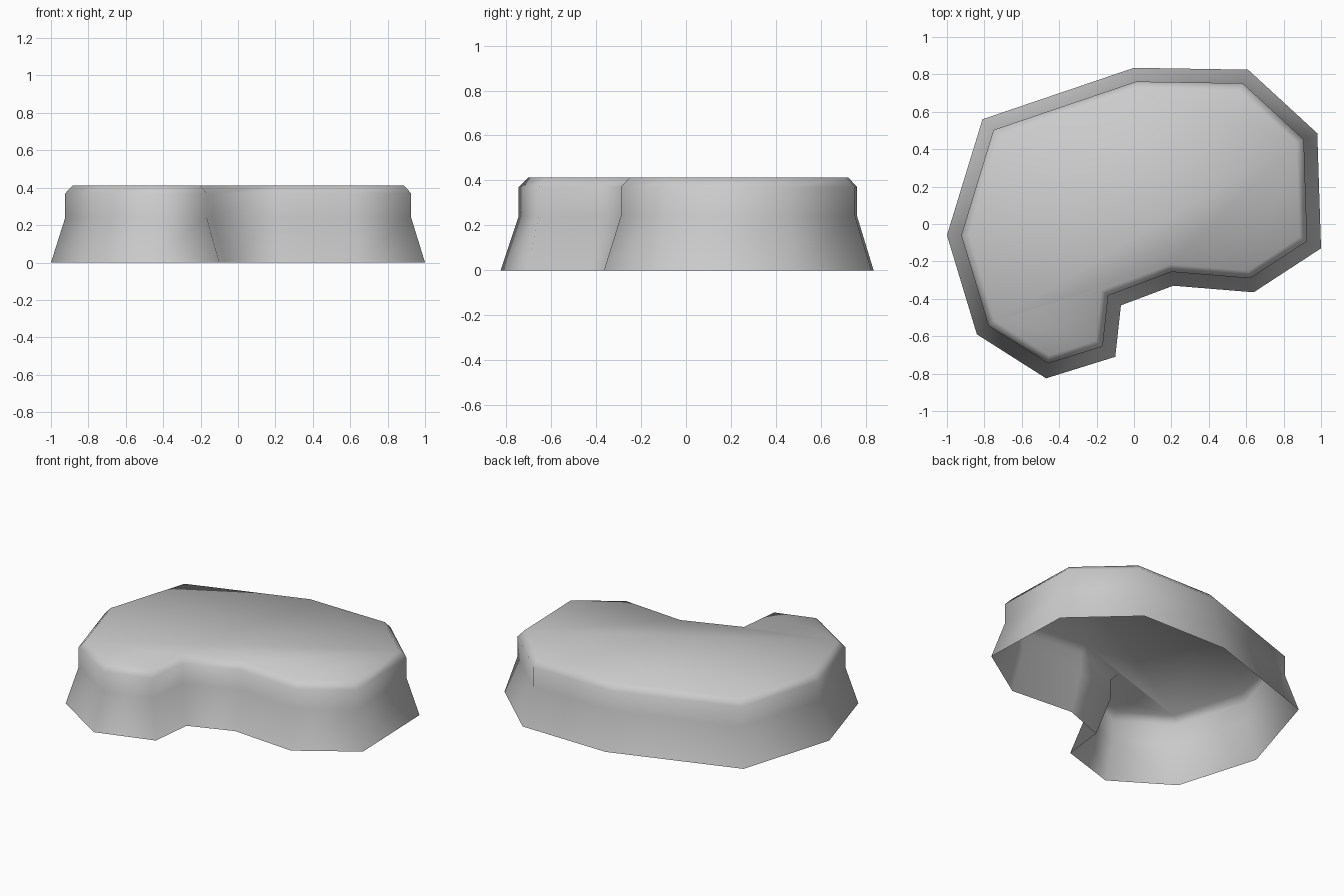
import bpy, bmesh
from mathutils import Vector

cube = bpy.data.objects.get("Cube")
if cube:
    bpy.data.objects.remove(cube, do_unlink=True)

# Kidney-shaped footprint, counter-clockwise from above
OUTLINE = [Vector(p) for p in (
    (-1, -.06), (-.84, -.59), (-.47, -.825), (-.10, -.71), (-.07, -.435), (.21, -.33),
    (.64, -.365), (1, -.13), (.98, .485), (.61, .825), (0, .835), (-.81, .56))]

# Wall profile: inset from the footprint, height
PROFILE = ((0, 0), (.073, .24), (.073, .37), (.112, .413))


def inset(points, distance):
    """Move every edge inward by the distance, with mitred corners."""
    result = []
    for i, p in enumerate(points):
        a = (p - points[i - 1]).normalized()
        b = (points[(i + 1) % len(points)] - p).normalized()
        n1, n2 = Vector((-a.y, a.x)), Vector((-b.y, b.x))
        result.append(p + (n1 + n2) * distance / (1 + n1.dot(n2)))
    return result


# Flared wall, chamfered rim and flat top, open underneath
bm = bmesh.new()
rings = [[bm.verts.new((p.x, p.y, z)) for p in inset(OUTLINE, d)] for d, z in PROFILE]
count = len(OUTLINE)
for low, high in zip(rings, rings[1:]):
    for i in range(count):
        j = (i + 1) % count
        bm.faces.new((low[i], low[j], high[j], high[i]))
bm.faces.new(rings[-1])
for face in bm.faces:
    face.smooth = True

mesh = bpy.data.meshes.new("raised_platform")
bm.to_mesh(mesh)
bm.free()

# Plain grey surface
grey = bpy.data.materials.new("light_grey")
grey.use_nodes = True
colour = (.6, .6, .6, 1)
grey.diffuse_color = colour
grey.node_tree.nodes["Principled BSDF"].inputs["Base Color"].default_value = colour
mesh.materials.append(grey)

platform = bpy.data.objects.new("raised_platform", mesh)
bpy.context.collection.objects.link(platform)
